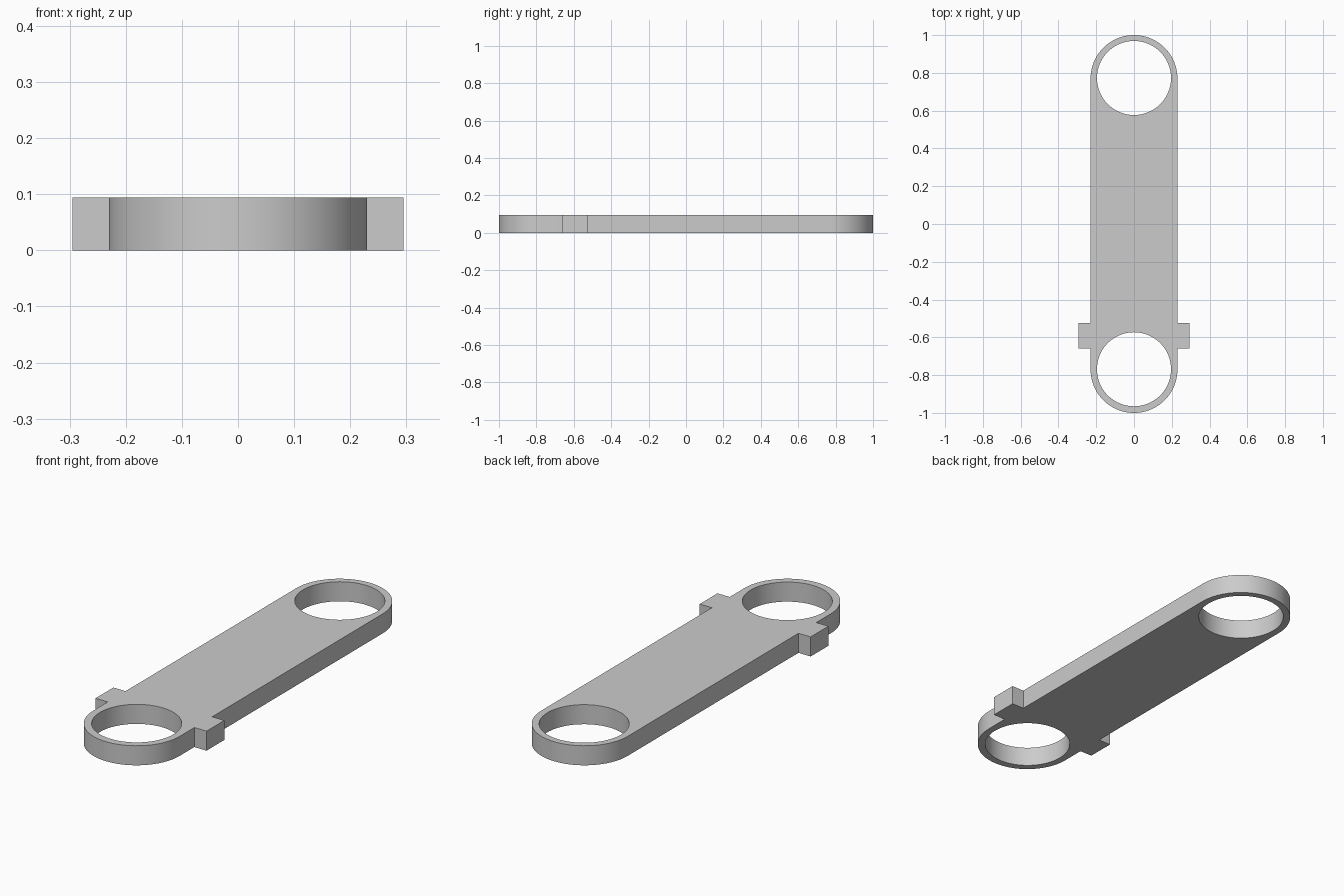
import bpy, bmesh
from math import cos, sin, pi

cube = bpy.data.objects.get("Cube")
if cube:
    bpy.data.objects.remove(cube, do_unlink=True)

HEIGHT = 0.094
OUTER_R, HOLE_R = 0.23, 0.196
END_Y = 0.77
TAB_X, TAB_BACK, TAB_FRONT = 0.295, -0.525, -0.66


def arc(cy, radius, start, sweep, steps):
    return [(radius * cos(start + sweep * i / steps),
             cy + radius * sin(start + sweep * i / steps))
            for i in range(steps + 1)]


# Outline: rounded back, left tab, rounded front, right tab
left_tab = [(TAB_X, TAB_FRONT), (TAB_X, TAB_BACK)]
left_side = [(OUTER_R, TAB_FRONT)] + left_tab + [(OUTER_R, TAB_BACK)]
right_side = [(-x, y) for x, y in reversed(left_side)]
outline = (arc(END_Y, OUTER_R, 0, pi, 48) + right_side
           + arc(-END_Y, OUTER_R, pi, pi, 48) + left_side)

# Round hole in each end
holes = [arc(cy, HOLE_R, 0, 2 * pi, 96)[:-1] for cy in (0.773, -0.769)]

# Filled profile extruded to the link's thickness
curve = bpy.data.curves.new("link_profile", "CURVE")
curve.dimensions = "2D"
curve.fill_mode = "BOTH"
curve.extrude = HEIGHT / 2
for loop in [outline] + holes:
    spline = curve.splines.new("POLY")
    spline.points.add(len(loop) - 1)
    for point, (x, y) in zip(spline.points, loop):
        point.co = (x, y, HEIGHT / 2, 1)
    spline.use_cyclic_u = True

link = bpy.data.objects.new("link_plate", curve)
bpy.context.collection.objects.link(link)
bpy.ops.object.select_all(action="DESELECT")
link.select_set(True)
bpy.context.view_layer.objects.active = link
bpy.ops.object.convert(target="MESH")
link = bpy.context.view_layer.objects.active
link.name = "link_plate"

# Weld caps to walls and stand the plate on the floor
bm = bmesh.new()
bm.from_mesh(link.data)
bmesh.ops.remove_doubles(bm, verts=bm.verts, dist=0.0001)
low = min(v.co.z for v in bm.verts)
for v in bm.verts:
    v.co.z -= low
bmesh.ops.recalc_face_normals(bm, faces=bm.faces)
bm.to_mesh(link.data)
bm.free()

# Plain grey finish
grey = bpy.data.materials.new("light_grey")
grey.use_nodes = True
colour = (0.6, 0.6, 0.6, 1)
grey.diffuse_color = colour
grey.node_tree.nodes["Principled BSDF"].inputs["Base Color"].default_value = colour
link.data.materials.clear()
link.data.materials.append(grey)
bpy.ops.object.shade_smooth_by_angle(angle=pi / 6)
